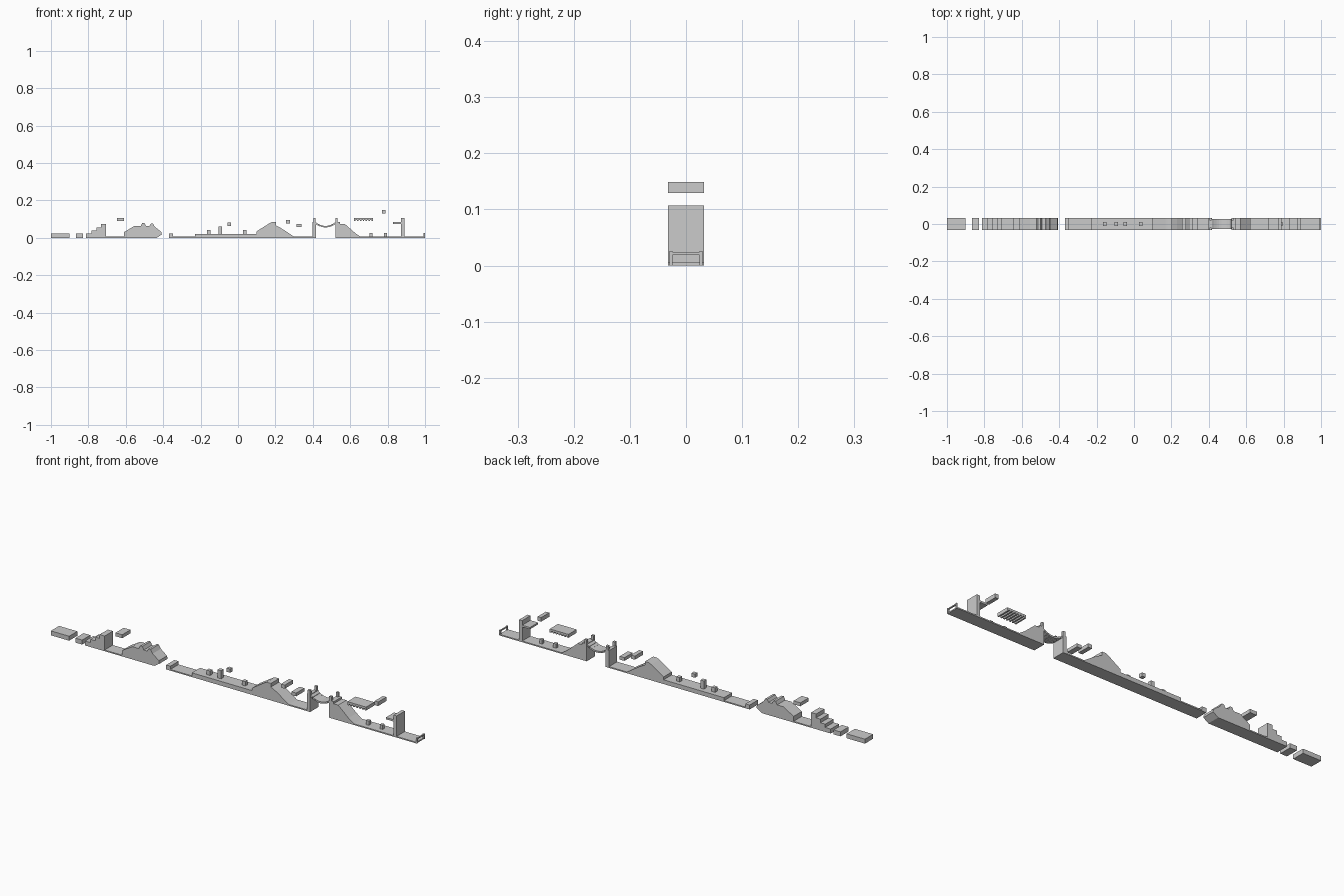
import bpy, bmesh, math

W = 0.032  # half depth of the course


def extrude(name, pts, y0=-W, y1=W):
    """Solid made from an (x, z) outline swept along y."""
    bm = bmesh.new()
    face = bm.faces.new([bm.verts.new((x, y0, z)) for x, z in pts])
    out = bmesh.ops.extrude_face_region(bm, geom=[face])
    verts = [g for g in out["geom"] if isinstance(g, bmesh.types.BMVert)]
    bmesh.ops.translate(bm, vec=(0, y1 - y0, 0), verts=verts)
    bmesh.ops.recalc_face_normals(bm, faces=bm.faces)
    me = bpy.data.meshes.new(name)
    bm.to_mesh(me)
    bm.free()
    ob = bpy.data.objects.new(name, me)
    bpy.context.collection.objects.link(ob)
    return ob


def box(name, x0, x1, z0, z1, y0=-W, y1=W):
    return extrude(name, [(x0, z0), (x1, z0), (x1, z1), (x0, z1)], y0, y1)


# Starting platforms
box("start_platform", -1.0, -0.90, 0, 0.022)
box("stepping_platform", -0.866, -0.829, 0, 0.022)

# Staircase, floor and first hill, with two ridges on top
extrude("stairs_and_ridge_hill", [
    (-0.813, 0), (-0.813, 0.022), (-0.783, 0.022), (-0.783, 0.038),
    (-0.757, 0.038), (-0.757, 0.056), (-0.733, 0.056), (-0.733, 0.075),
    (-0.706, 0.075), (-0.706, 0.006), (-0.61, 0.006), (-0.61, 0.03),
    (-0.555, 0.063), (-0.52, 0.063), (-0.512, 0.079), (-0.500, 0.079),
    (-0.492, 0.063), (-0.474, 0.063), (-0.466, 0.076), (-0.455, 0.076),
    (-0.444, 0.058), (-0.41, 0.032), (-0.407, 0.018), (-0.435, 0)])
box("floating_block_left", -0.647, -0.61, 0.09, 0.107)

# Long middle section up to the bridge wall
extrude("middle_ground", [
    (-0.37, 0), (-0.37, 0.022), (-0.347, 0.022), (-0.347, 0.006),
    (-0.23, 0.006), (-0.23, 0.021), (0.10, 0.021), (0.10, 0.035),
    (0.168, 0.078), (0.18, 0.084), (0.202, 0.084), (0.202, 0.066),
    (0.23, 0.052), (0.30, 0.006), (0.398, 0.006), (0.398, 0.085),
    (0.416, 0.085), (0.416, 0)])
for i, (x, z0, z1) in enumerate([(-0.156, 0.021, 0.043), (-0.095, 0.021, 0.061),
                                 (-0.046, 0.064, 0.082), (0.037, 0.021, 0.042)]):
    box(f"small_crate_{i}", x - 0.0095, x + 0.0095, z0, z1, -0.0095, 0.0095)
box("floating_block_high", 0.257, 0.278, 0.078, 0.096)
box("floating_block_low", 0.314, 0.340, 0.057, 0.073)

# Sagging plank bridge
N = 8
step = (0.523 - 0.413) / N
for i in range(N):
    x = 0.413 + (i + 0.5) * step
    t = (x - 0.468) / 0.055
    z = 0.060 + 0.020 * t * t
    plank = box(f"bridge_plank_{i}", -step * 0.5, step * 0.5, -0.004, 0.004, -0.028, 0.028)
    plank.location = (x, 0, z)
    plank.rotation_euler.y = -math.atan(0.040 * t / 0.055)
# Bridge posts
for x in (0.409, 0.526):
    for s in (-1, 1):
        box("bridge_post", x - 0.006, x + 0.006, 0.08, 0.106, s * 0.026 - 0.006, s * 0.026 + 0.006)

# Last section: stepped slope, then flat floor
extrude("end_ground", [
    (0.52, 0), (0.52, 0.085), (0.545, 0.085), (0.545, 0.075), (0.57, 0.075),
    (0.626, 0.026), (0.655, 0.006), (0.997, 0.006), (0.997, 0)])

# Hanging platform with a toothed underside
box("toothed_platform", 0.62, 0.722, 0.096, 0.106)
pitch = 0.102 / 6.5
for i in range(7):
    x = 0.62 + i * pitch
    box(f"platform_tooth_{i}", x, x + pitch * 0.5, 0.089, 0.097)
box("floating_block_top", 0.769, 0.788, 0.129, 0.149)

# Short floor posts
for x in (0.712, 0.788):
    box("floor_post", x - 0.008, x + 0.008, 0.005, 0.027, -0.008, 0.008)

# Tall wall with side ledge
box("tall_wall", 0.872, 0.889, 0.005, 0.107)
box("wall_ledge", 0.830, 0.873, 0.075, 0.084)

# Finish gate
for s in (-1, 1):
    box("gate_post", 0.992, 1.0, 0, 0.026, s * 0.027 - 0.0025, s * 0.027 + 0.0025)
box("gate_bar", 0.993, 0.999, 0.019, 0.024, -0.026, 0.026)
